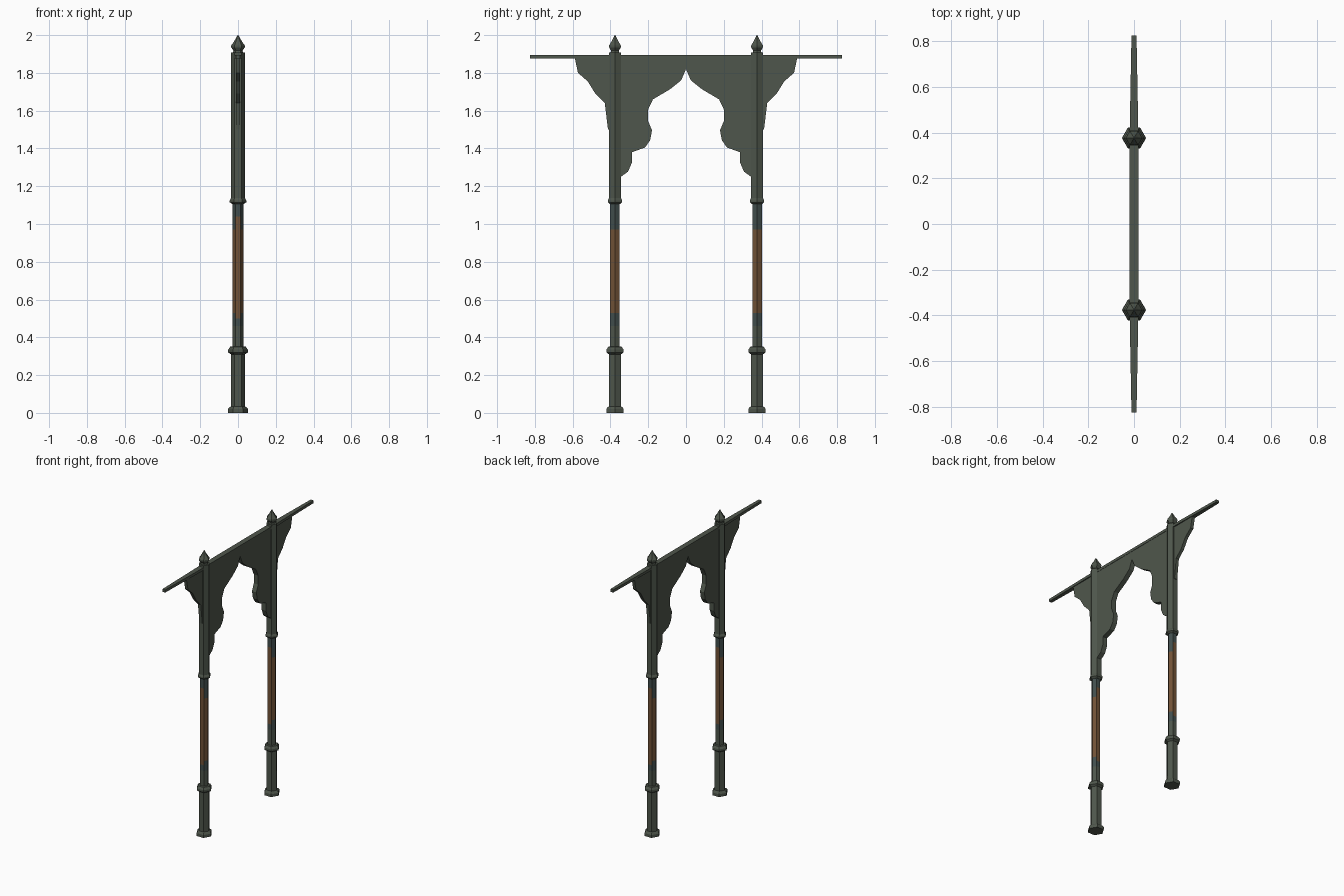
import bpy, bmesh, math
from mathutils import Vector

cube = bpy.data.objects.get("Cube")
if cube:
    bpy.data.objects.remove(cube)


def material(name, rgb):
    m = bpy.data.materials.new(name)
    m.use_nodes = True
    m.diffuse_color = (*rgb, 1)
    bsdf = m.node_tree.nodes["Principled BSDF"]
    bsdf.inputs["Base Color"].default_value = (*rgb, 1)
    bsdf.inputs["Roughness"].default_value = 0.8
    return m


GREEN = material("weathered green", (0.078, 0.094, 0.072))
SLATE = material("slate green", (0.055, 0.078, 0.075))
RUST = material("rust brown", (0.165, 0.085, 0.038))
POST_Y = 0.376


def finish(name, bm, mats):
    bmesh.ops.recalc_face_normals(bm, faces=bm.faces)
    mesh = bpy.data.meshes.new(name)
    bm.to_mesh(mesh)
    bm.free()
    for m in mats:
        mesh.materials.append(m)
    obj = bpy.data.objects.new(name, mesh)
    bpy.context.collection.objects.link(obj)
    return obj


def lathe(name, profile, y, mats, rule=None, sides=6):
    """Stack of six-sided rings following (radius, height) pairs."""
    bm = bmesh.new()
    rings = []
    for r, z in profile:
        rings.append([bm.verts.new((r * math.cos(math.tau * i / sides),
                                    y + r * math.sin(math.tau * i / sides), z))
                      for i in range(sides)])
    for a, b in zip(rings, rings[1:]):
        for i in range(sides):
            j = (i + 1) % sides
            bm.faces.new((a[i], a[j], b[j], b[i]))
    bm.faces.new(rings[0])
    bm.faces.new(rings[-1])
    bm.normal_update()
    if rule:
        for f in bm.faces:
            f.material_index = rule(f)
    return finish(name, bm, mats)


def board(name, outline, half, side):
    """Flat cut-out in the y-z plane, thickened along x."""
    bm = bmesh.new()
    face = bm.faces.new([bm.verts.new((-half, y * side, z)) for y, z in outline])
    new = bmesh.ops.extrude_face_region(bm, geom=[face])["geom"]
    bmesh.ops.translate(bm, vec=Vector((2 * half, 0, 0)),
                        verts=[v for v in new if isinstance(v, bmesh.types.BMVert)])
    return finish(name, bm, [GREEN])


def shaft_colour(face):
    # rust patch reaches further on the faces turned along y
    z = face.calc_center_median().z
    low, high = (0.50, 1.04) if abs(face.normal.y) > 0.9 else (0.53, 0.97)
    if low < z < high:
        return 2
    return 1 if 0.46 < z < 1.10 else 0


BASE = [(0.053, 0), (0.053, 0.02), (0.046, 0.03), (0.038, 0.034), (0.037, 0.31),
        (0.052, 0.32), (0.052, 0.335), (0.042, 0.35), (0.029, 0.352)]
SHAFT = [(0.029, z) for z in (0.345, 0.46, 0.50, 0.53, 0.97, 1.04, 1.11, 1.12)]
UPPER = [(0.03, 1.105), (0.044, 1.115), (0.044, 1.125), (0.037, 1.137), (0.037, 1.908)]
FINIAL = [(0.028, 1.9), (0.024, 1.918), (0.036, 1.935), (0.036, 1.945),
          (0.02, 1.968), (0.002, 2.0)]

# Spandrel from the post to the middle of the arch
SPANDREL = [(0, 1.892), (0, 1.82), (0.026, 1.76), (0.085, 1.713), (0.175, 1.66),
            (0.2, 1.607), (0.2, 1.544), (0.18, 1.496), (0.19, 1.443), (0.217, 1.405),
            (0.286, 1.38), (0.286, 1.326), (0.307, 1.277), (0.345, 1.25),
            (0.376, 1.25), (0.376, 1.892)]
# Bracket on the outer side of the post
BRACKET = [(0.376, 1.892), (0.376, 1.5), (0.413, 1.5), (0.43, 1.64), (0.48, 1.69),
           (0.52, 1.755), (0.572, 1.80), (0.59, 1.885), (0.59, 1.892)]

for label, side in (("front", -1), ("back", 1)):
    y = POST_Y * side
    lathe(label + "_post_base", BASE, y, [GREEN])
    lathe(label + "_post_shaft", SHAFT, y, [GREEN, SLATE, RUST], shaft_colour)
    lathe(label + "_post_upper", UPPER, y, [GREEN])
    lathe(label + "_finial", FINIAL, y, [GREEN])
    board(label + "_arch_spandrel", SPANDREL, 0.017, side)
    board(label + "_outer_bracket", BRACKET, 0.011, side)

# Top rail, tapering toward both tips
bm = bmesh.new()
sections = []
for y, half in ((-0.825, 0.011), (-0.4, 0.019), (0.4, 0.019), (0.825, 0.011)):
    sections.append([bm.verts.new((x, y, z)) for x, z in
                     ((-half, 1.877), (half, 1.877), (half, 1.896), (-half, 1.896))])
for a, b in zip(sections, sections[1:]):
    for i in range(4):
        j = (i + 1) % 4
        bm.faces.new((a[i], a[j], b[j], b[i]))
bm.faces.new(sections[0])
bm.faces.new(sections[-1])
finish("top_rail", bm, [GREEN])
